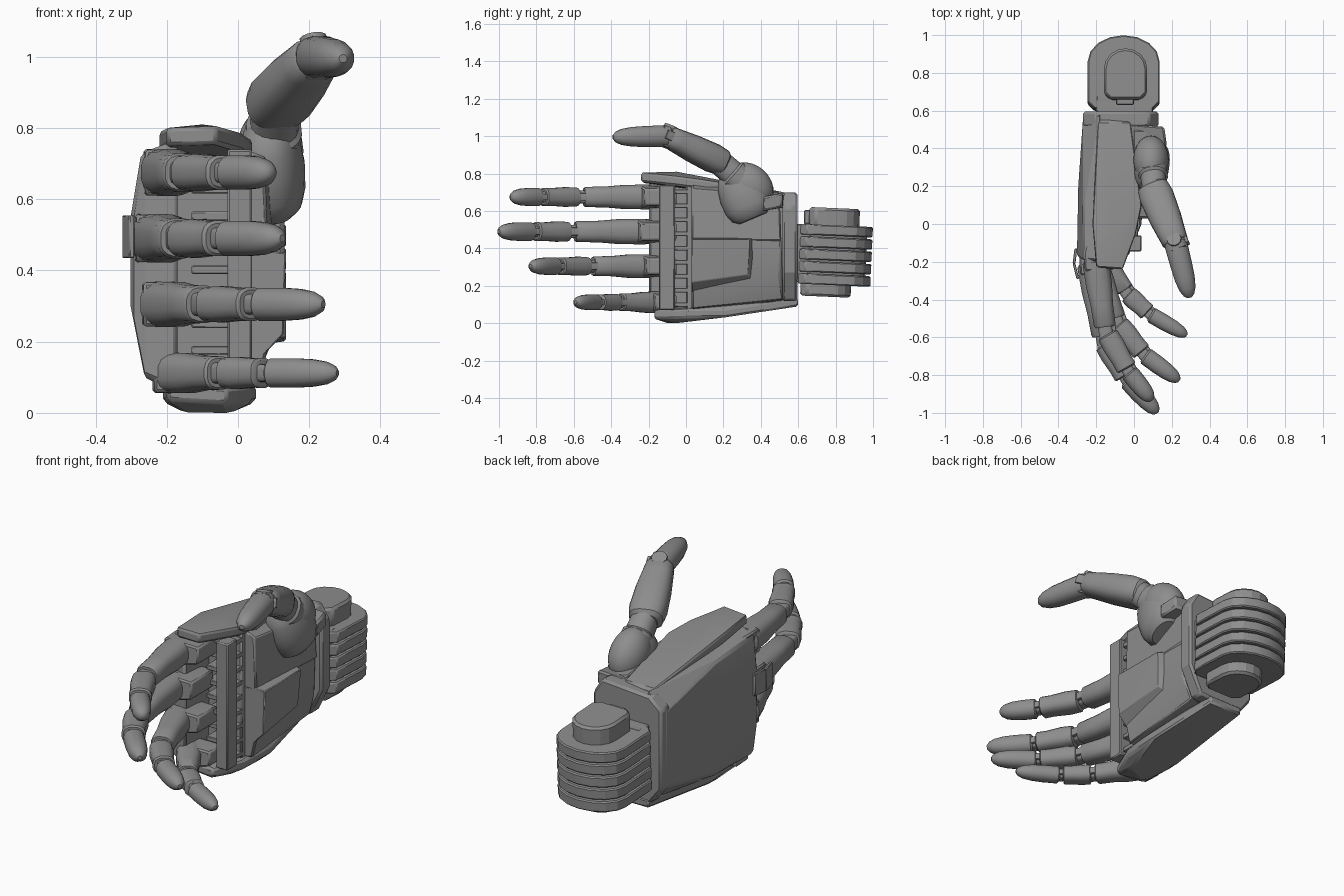
import bpy, bmesh, math
from mathutils import Vector, Matrix

cube = bpy.data.objects.get("Cube")
if cube:
    bpy.data.objects.remove(cube, do_unlink=True)

GREY = (0.27, 0.27, 0.27, 1)
mat = bpy.data.materials.new("machine_grey")
mat.use_nodes = True
mat.diffuse_color = GREY
mat.node_tree.nodes["Principled BSDF"].inputs["Base Color"].default_value = GREY


def finish(name, bm, bevel=0.0, angle=35):
    bmesh.ops.recalc_face_normals(bm, faces=bm.faces[:])
    mesh = bpy.data.meshes.new(name)
    bm.to_mesh(mesh)
    bm.free()
    mesh.materials.append(mat)
    ob = bpy.data.objects.new(name, mesh)
    bpy.context.collection.objects.link(ob)
    if bevel:
        mod = ob.modifiers.new("edge_bevel", "BEVEL")
        mod.width = bevel
        mod.segments = 1
        mod.limit_method = "ANGLE"
        mod.angle_limit = math.radians(28)
    bpy.ops.object.select_all(action="DESELECT")
    ob.select_set(True)
    bpy.context.view_layer.objects.active = ob
    bpy.ops.object.shade_smooth_by_angle(angle=math.radians(angle))
    return ob


def hull(name, points, bevel=0.008):
    """Convex solid around a few corner points."""
    bm = bmesh.new()
    for p in points:
        bm.verts.new(p)
    res = bmesh.ops.convex_hull(bm, input=bm.verts[:])
    junk = {g for g in res["geom_interior"] + res["geom_unused"]
            if isinstance(g, bmesh.types.BMVert)}
    bmesh.ops.delete(bm, geom=list(junk), context="VERTS")
    bmesh.ops.dissolve_limit(bm, angle_limit=0.03, verts=bm.verts[:], edges=bm.edges[:])
    return finish(name, bm, bevel, 20)


def box(name, x, y, z, bevel=0.006):
    return hull(name, [(a, b, c) for a in x for b in y for c in z], bevel)


def plate(name, points, thick, bevel=0.01):
    """Solid between a point outline and its copy moved along z."""
    return hull(name, points + [(x, y, z + thick) for x, y, z in points], bevel)


def frame(p, q):
    d = (q - p).normalized()
    u = d.cross(Vector((0, 0, 1))).normalized()
    return d, u, u.cross(d)


def segment(name, p, q, a, b, stations, offset=0.0, power=0.75, sides=16):
    """Loft of rounded sections from p to q; a is half depth, b half width."""
    p, q = Vector(p), Vector(q)
    d, u, v = frame(p, q)
    bm = bmesh.new()
    rings = []
    for t, s in stations:
        ring = []
        for i in range(sides):
            ang = 2 * math.pi * (i + 0.5) / sides
            c, n = math.cos(ang), math.sin(ang)
            c = math.copysign(abs(c) ** power, c) * a * s
            n = math.copysign(abs(n) ** power, n) * b * s
            ring.append(bm.verts.new(p.lerp(q, t) + u * (c + offset) + v * n))
        rings.append(ring)
    for r, k in zip(rings, rings[1:]):
        for i in range(sides):
            j = (i + 1) % sides
            bm.faces.new((r[i], r[j], k[j], k[i]))
    bm.faces.new(rings[0])
    bm.faces.new(rings[-1])
    return finish(name, bm)


ROOT = [(-.1, .85), (-.05, 1.1), (.3, 1.08), (.6, .93), (.9, .9), (.93, .8)]
MIDDLE = [(.07, .75), (.1, .95), (.35, 1), (.7, .9), (.9, .92), (.93, .78)]
TIP = [(.04, .8), (.08, 1), (.4, 1), (.65, .93), (.84, .76), (.95, .5), (1, .2)]
ROD = [(0, 1), (1, 1)]


def hinge(name, p, q, a, b):
    """Pin, tongue and palm-side lug linking two finger segments."""
    p, q = Vector(p), Vector(q)
    d, u, v = frame(p, q)
    segment(name + "_pin", q - v * b * .85, q + v * b * .85, a * .55, a * .55, ROD, 0, 1, 12)
    segment(name + "_tongue", q - d * .06, q + d * .05, a * .65, b * .6, ROD, 0, .5)
    segment(name + "_lug", q - d * .1, q + d * .03, a * .2, b * .35, ROD, -a * .78, .4)


# Fingers: height, half width and the joints seen from above
fingers = {
    "index": (.675, .058, [(-.2, -.22), (-.15, -.57), (-.03, -.78), (.095, -.935)]),
    "middle": (.49, .06, [(-.225, -.24), (-.16, -.62), (-.04, -.82), (.125, -1)]),
    "ring": (.305, .056, [(-.205, -.21), (-.09, -.52), (.05, -.69), (.24, -.83)]),
    "pinky": (.112, .05, [(-.175, -.16), (-.04, -.365), (.08, -.475), (.28, -.59)]),
}
for name, (z, w, path) in fingers.items():
    a, b, c, d = [(x, y, z) for x, y in path]
    segment(name + "_proximal", a, b, w * 1.12, w * 1.05, ROOT)
    segment(name + "_middle", b, c, w * 1.05, w * .92, MIDDLE)
    segment(name + "_tip", c, d, w * .86, w * .84, TIP, 0, .9)
    hinge(name + "_first", a, b, w, w)
    hinge(name + "_second", b, c, w * .85, w * .85)
    # Knuckle block joining the finger to the palm
    x, y = path[0]
    hull(name + "_knuckle", [(x + i, j, z + s * k) for s in (-1, 1) for i, j, k in (
        (-.065, y + .07, w * 1.15), (-.06, y - .03, w * 1.1), (.02, y - .03, w * 1.1),
        (.12, y, w * .75), (.12, -.05, w * .75), (-.04, -.05, w * .8))])

# Thin guard over the middle knuckle
for i, (x, y) in enumerate(((-.305, -.29), (-.325, -.21))):
    hull("knuckle_guard", [(x + k, y, z) for k in (0, .015) for z in (.435, .555)]
         + [(x - .02 + i * .03 + k, y + .08, z) for k in (0, .015) for z in (.435, .555)], .003)

# Back of the hand: faceted dome
hull("back_shell", [
    (-.302, -.17, .3), (-.302, -.17, .55), (-.295, .2, .32), (-.295, .2, .55),
    (-.262, -.19, .1), (-.272, -.19, .73), (-.262, .1, .1), (-.27, .1, .71),
    (-.27, .56, .2), (-.27, .56, .6), (-.17, -.2, .06), (-.17, -.2, .77),
    (-.17, .1, .05), (-.17, .1, .75), (-.18, .59, .12), (-.18, .59, .69)], .012)

# Side shells along the thumb edge and the little finger edge
plate("upper_side_shell", [
    (-.2, -.23, .75), (-.06, -.24, .755), (.01, -.05, .735), (.04, .1, .715),
    (-.02, .55, .645), (-.19, .55, .645), (-.22, 0, .74), (-.1, -.05, .76)], .05)
plate("lower_side_shell", [
    (-.2, -.16, .035), (-.03, -.17, .025), (.04, 0, .03), (.05, .2, .03),
    (0, .6, .09), (-.2, .6, .09), (-.21, .1, .03), (-.15, -.1, 0), (-.02, -.05, 0)], .045)

# Palm core, grip bar and ribs
hull("palm_core", [(x, y, z) for x in (-.2, .02)
     for y, z in ((-.0, .07), (-.0, .74), (.54, .13), (.54, .68), (.2, .06), (.2, .74))])
box("grip_bar", (-.03, .04), (-.145, -.06), (.07, .74))
for i in range(9):
    z = .1 + i * .0755
    box("palm_rib", (-.13, .02), (-.08, .04), (z - .012, z + .012), .003)

# Palm pads: sloping lower panel, raised block, upper panel
hull("lower_palm_pad", [(0, .03, .07), (.06, .03, .08), (.1, .03, .25), (.1, .03, .45),
     (0, .03, .45), (0, .52, .12), (.06, .52, .13), (.1, .5, .25), (.1, .51, .45), (0, .51, .45)])
hull("raised_palm_block", [(.05, .03, .14), (.128, .03, .22), (.135, .03, .45), (.05, .03, .46),
     (.05, .38, .2), (.12, .33, .26), (.132, .34, .45), (.05, .37, .46)], .004)
hull("upper_palm_pad", [(0, .03, .44), (.085, .03, .44), (.075, .03, .72), (0, .03, .75),
     (0, .51, .44), (.11, .51, .44), (.1, .5, .68), (0, .5, .7)])

# Thumb
base, j1, j2, tip = (.09, .35, .71), (.11, .17, .87), (.22, -.1, 1.0), (.295, -.39, .995)
segment("thumb_mount", (.1, .36, .56), (.085, .25, .82), .094, .13,
        [(0, .6), (.09, .86), (.25, .98), (.5, 1), (.75, .9), (.9, .75), (1, .5)], 0, .9, 24)
bm = bmesh.new()
bmesh.ops.create_uvsphere(bm, u_segments=24, v_segments=12, radius=1, matrix=(
    Matrix.Translation((.09, .34, .735)) @ Matrix.Rotation(math.radians(-42), 4, "X")
    @ Matrix.Diagonal((.094, .14, .112, 1))))
finish("thumb_socket", bm)
segment("thumb_root", base, j1, .075, .078, [(0, 1.1), (.55, 1.05), (.6, .9), (1.05, .85)], 0, .85)
segment("thumb_middle", j1, j2, .088, .074,
        [(-.14, .7), (-.08, .95), (.1, 1.05), (.5, .98), (.8, .86), (.96, .8), (1, .68)])
segment("thumb_tip", j2, tip, .059, .057, [(-.08, .75), (-.03, 1), (.05, 1.05)] + TIP[2:], 0, .9)
hinge("thumb_joint", j1, j2, .07, .07)
plate("thumb_bracket", [(-.03, .53, .62), (.16, .515, .62), (.175, .41, .6), (0, .38, .6)], .075)

# Wrist cuff and neck
hull("wrist_cuff", [(x, y, z) for y in (.515, .595) for x, z in (
    (-.27, .2), (-.27, .62), (-.2, .68), (.08, .7), (.13, .62),
    (.13, .27), (.06, .12), (-.2, .11))], .012)
box("wrist_neck", (-.2, .1), (.56, .68), (.22, .53))


def arch(name, cx, cy, rx, ry, front, z0, z1, bevel):
    """Upright slab, faceted arch at the back and chamfered at the front."""
    pts = [(cx + rx * math.cos(math.pi * i / 8), cy + ry * math.sin(math.pi * i / 8))
           for i in range(9)]
    pts += [(cx + s * rx, front + .035) for s in (-1, 1)]
    pts += [(cx + s * (rx - .035), front) for s in (-1, 1)]
    ob = plate(name, [(x, y, z0) for x, y in pts], z1 - z0, bevel)
    # Slight backward lean of the whole stack
    pivot = Matrix.Translation((cx, .8, .37))
    ob.data.transform(pivot @ Matrix.Rotation(math.radians(-2.5), 4, "X") @ pivot.inverted())


# Wrist stack: five discs on a core, with a hub at each end
for i in range(5):
    z = .203 + i * .066
    arch("wrist_disc", -.055, .855, .19, .138, .605, z, z + .056, .006)
arch("wrist_core", -.055, .84, .165, .125, .63, .21, .52, 0)
arch("upper_hub", -.045, .81, .115, .11, .65, .5, .615, .012)
arch("lower_hub", -.045, .78, .115, .11, .62, .14, .22, .012)
box("upper_hub_latch", (-.095, 0), (.63, .74), (.53, .605))
